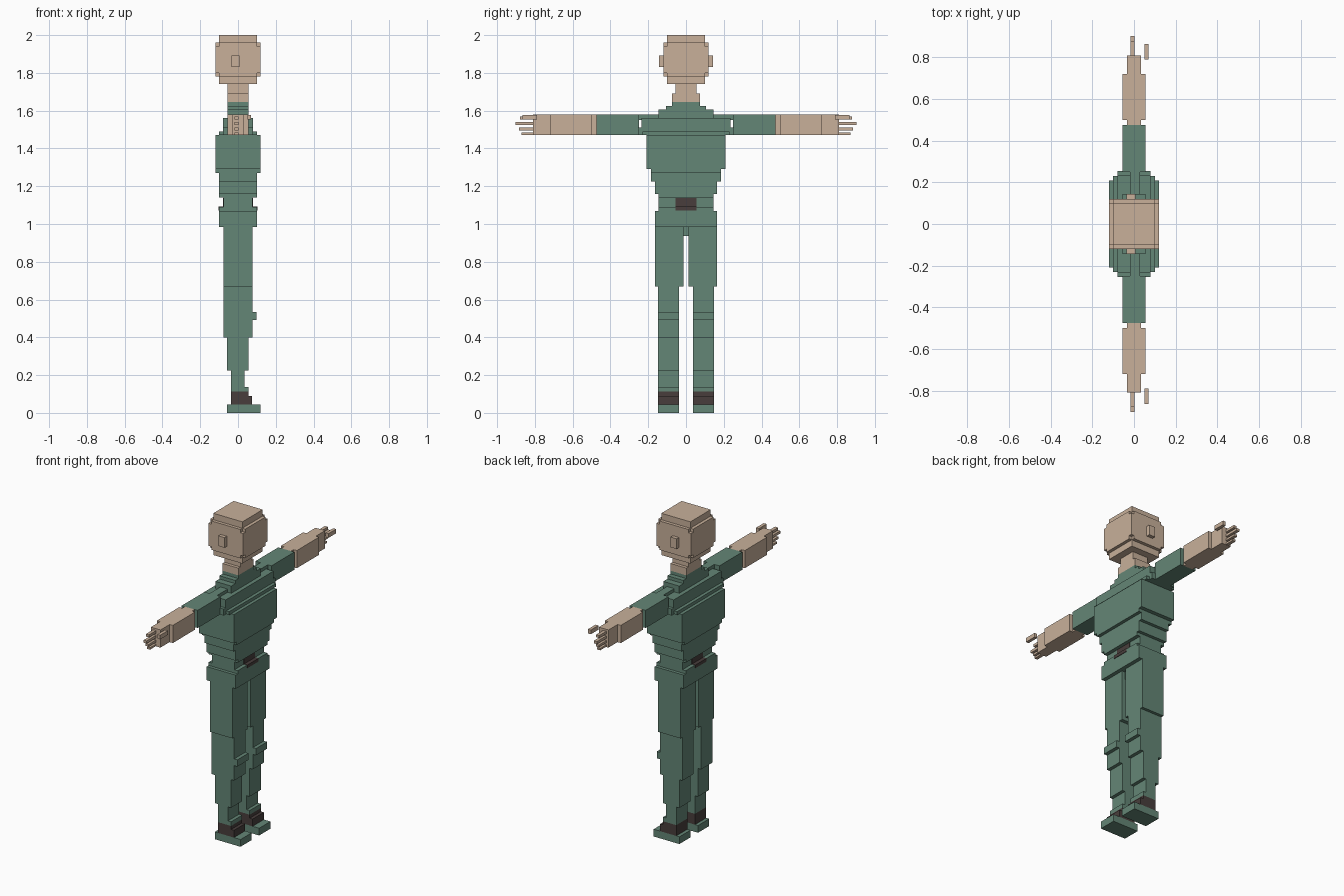
import bpy
import bmesh


def material(name, rgb):
    m = bpy.data.materials.new(name)
    m.diffuse_color = (*rgb, 1)
    return m


SKIN = material("skin tan", (0.578, 0.434, 0.323))
GREEN = material("cloth green", (0.127, 0.238, 0.181))
BROWN = material("dark brown", (0.065, 0.048, 0.045))


def blocks(name, mat, boxes, mirror=False):
    """One object made of boxes (x0, x1, y0, y1, z0, z1), optionally mirrored over y."""
    bm = bmesh.new()
    for x0, x1, y0, y1, z0, z1 in boxes:
        for side in ((1, -1) if mirror else (1,)):
            ya, yb = sorted((y0 * side, y1 * side))
            for v in bmesh.ops.create_cube(bm, size=1)["verts"]:
                v.co = (x0 if v.co.x < 0 else x1,
                        ya if v.co.y < 0 else yb,
                        z0 if v.co.z < 0 else z1)
    me = bpy.data.meshes.new(name)
    bm.to_mesh(me)
    bm.free()
    me.materials.append(mat)
    ob = bpy.data.objects.new(name, me)
    bpy.context.collection.objects.link(ob)
    return ob


def c(hx, hy, z0, z1):
    """Box centred on x and y."""
    return (-hx, hx, -hy, hy, z0, z1)


# Head: stepped cube with notched corners, ears and neck
blocks("head", SKIN, [
    c(.10, .10, 1.74, 2.0),
    c(.12, .10, 1.78, 1.96),
    c(.10, .12, 1.78, 1.96),
    c(.12, .12, 1.80, 1.94)])
blocks("ear", SKIN, [(-.035, .007, .11, .143, 1.83, 1.893)], True)
blocks("neck", SKIN, [c(.055, .055, 1.69, 1.75), c(.055, .075, 1.645, 1.69)])

# Torso: collar, shoulder steps, chest and waist
blocks("collar", GREEN, [
    c(.055, .075, 1.625, 1.645),
    c(.055, .105, 1.605, 1.625),
    c(.055, .145, 1.56, 1.605)])
blocks("shoulders", GREEN, [
    c(.08, .235, 1.51, 1.56),
    c(.08, .255, 1.47, 1.51),
    c(.10, .23, 1.47, 1.49)])
blocks("shoulder_strap", GREEN, [(-.02, .03, .14, .26, 1.55, 1.58)], True)
blocks("torso", GREEN, [
    c(.12, .21, 1.29, 1.47),
    c(.12, .185, 1.27, 1.29),
    c(.10, .185, 1.225, 1.27),
    c(.10, .165, 1.16, 1.225),
    c(.10, .145, 1.14, 1.16)])
blocks("waist", GREEN, [c(.077, .145, 1.09, 1.14), c(.10, .145, 1.07, 1.09)])
blocks("belt_buckle", BROWN, [c(.08, .055, 1.09, 1.138), c(.103, .055, 1.072, 1.092)])
blocks("hips", GREEN, [c(.10, .165, .985, 1.07), c(.055, .02, .937, .985)])

# Arms: sleeve, forearm, palm
blocks("sleeve", GREEN, [(-.055, .055, .25, .475, 1.47, 1.58)], True)
blocks("forearm", SKIN, [
    (-.033, .033, .475, .50, 1.47, 1.58),
    (-.055, .055, .50, .72, 1.47, 1.58),
    (-.033, .033, .72, .81, 1.47, 1.58)], True)

# Fingers: (tip, bottom, top), and a thumb beside the palm
fingers = [(.88, 1.552, 1.568), (.903, 1.523, 1.539),
           (.883, 1.496, 1.51), (.87, 1.472, 1.484)]
blocks("fingers", SKIN, [(-.018, .003, .80, t, a, b) for t, a, b in fingers], True)
blocks("thumb", SKIN, [(.05, .07, .79, .865, 1.552, 1.578)], True)

# Legs: thigh, knee pad, shin, ankle
blocks("thigh", GREEN, [(-.078, .076, .014, .165, .67, .985)], True)
blocks("lower_leg", GREEN, [
    (-.078, .076, .037, .147, .40, .67),
    (-.057, .055, .037, .147, .225, .40),
    (-.036, .034, .037, .147, .138, .225),
    (-.036, .055, .037, .147, .112, .138)], True)
blocks("knee_pad", GREEN, [(.07, .098, .037, .147, .493, .535)], True)

# Shoes: brown ankle band over a flat green foot
blocks("ankle_band", BROWN, [
    (-.036, .055, .037, .147, .09, .112),
    (-.036, .075, .037, .147, .045, .09)], True)
blocks("foot", GREEN, [(-.057, .12, .037, .147, 0, .045)], True)
